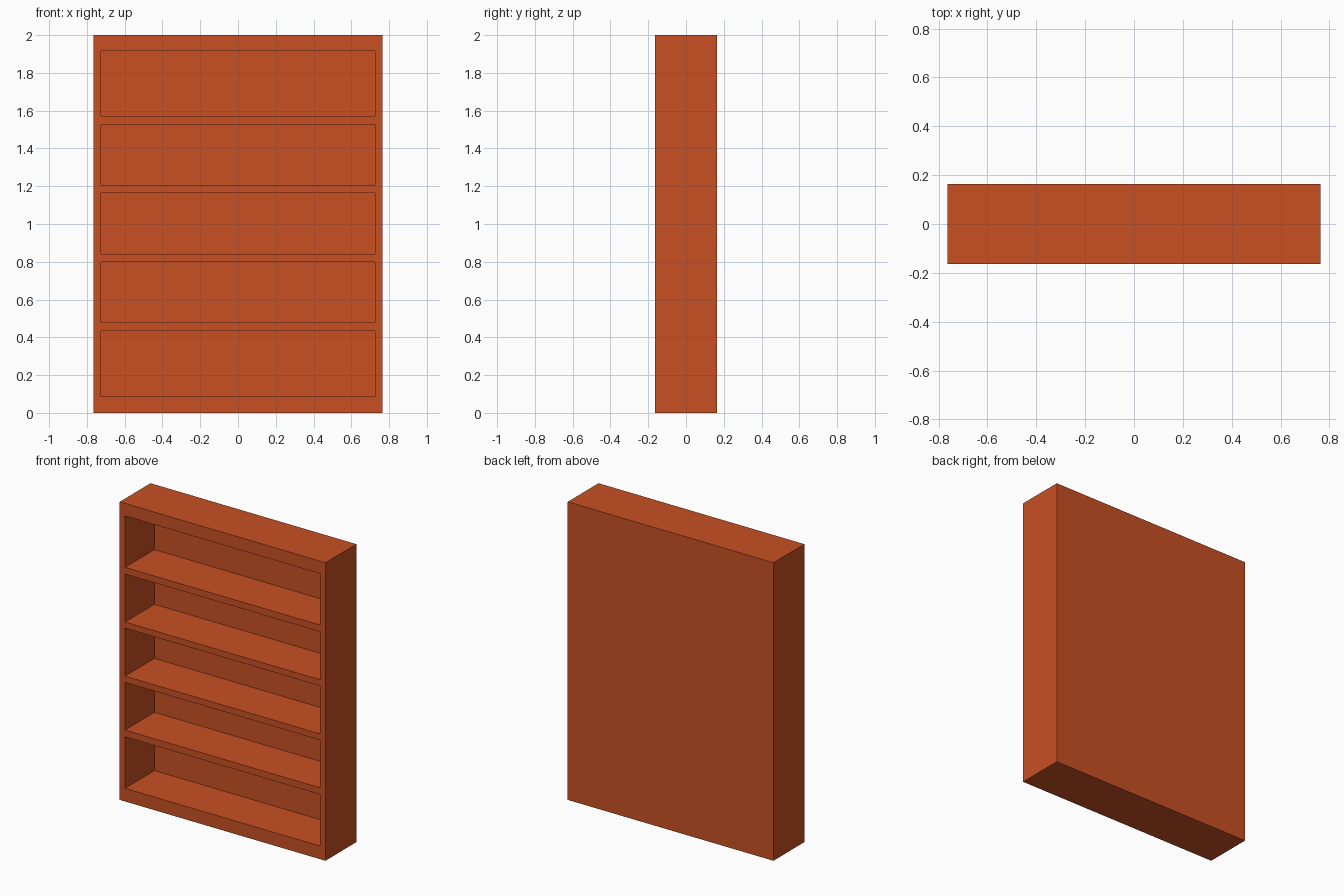
import bpy
import bmesh
from mathutils import Vector

if "Cube" in bpy.data.objects:
    bpy.data.objects.remove(bpy.data.objects["Cube"])

W, D, H = 1.528, 0.327, 2.0      # overall size
SIDE, BACK = 0.04, 0.015         # side and back thickness
OPENINGS = [(0.088, 0.434), (0.479, 0.799), (0.841, 1.163),
            (1.204, 1.526), (1.571, 1.916)]
INNER = W / 2 - SIDE

bm = bmesh.new()

# Outer case
bmesh.ops.create_cube(bm, size=1.0)
bmesh.ops.scale(bm, vec=(W, D, H), verts=bm.verts)
bmesh.ops.translate(bm, vec=(0, 0, H / 2), verts=bm.verts)


def cut(co, normal):
    geom = bm.verts[:] + bm.edges[:] + bm.faces[:]
    bmesh.ops.bisect_plane(bm, geom=geom, plane_co=co, plane_no=normal)


# Lines of the sides and shelves
for x in (-INNER, INNER):
    cut((x, 0, 0), (1, 0, 0))
for opening in OPENINGS:
    for z in opening:
        cut((0, 0, z), (0, 0, 1))


def is_opening(face):
    c = face.calc_center_median()
    return (face.normal.y < -0.9 and abs(c.x) < INNER
            and any(lo < c.z < hi for lo, hi in OPENINGS))


# Push the compartments back from the front
bm.normal_update()
bays = [f for f in bm.faces if is_opening(f)]
result = bmesh.ops.extrude_face_region(bm, geom=bays)
moved = [v for v in result["geom"] if isinstance(v, bmesh.types.BMVert)]
bmesh.ops.translate(bm, vec=Vector((0, D - BACK, 0)), verts=moved)
leftover = [f for f in bays if f.is_valid]
if leftover:
    bmesh.ops.delete(bm, geom=leftover, context="FACES_ONLY")
bmesh.ops.recalc_face_normals(bm, faces=bm.faces)

mesh = bpy.data.meshes.new("bookcase")
bm.to_mesh(mesh)
bm.free()
bookcase = bpy.data.objects.new("bookcase", mesh)
bpy.context.collection.objects.link(bookcase)

# Orange-brown finish
mat = bpy.data.materials.new("orange_wood")
mat.diffuse_color = (0.58, 0.08, 0.017, 1)
mat.use_nodes = True
mat.node_tree.nodes["Principled BSDF"].inputs["Base Color"].default_value = mat.diffuse_color
mesh.materials.append(mat)
